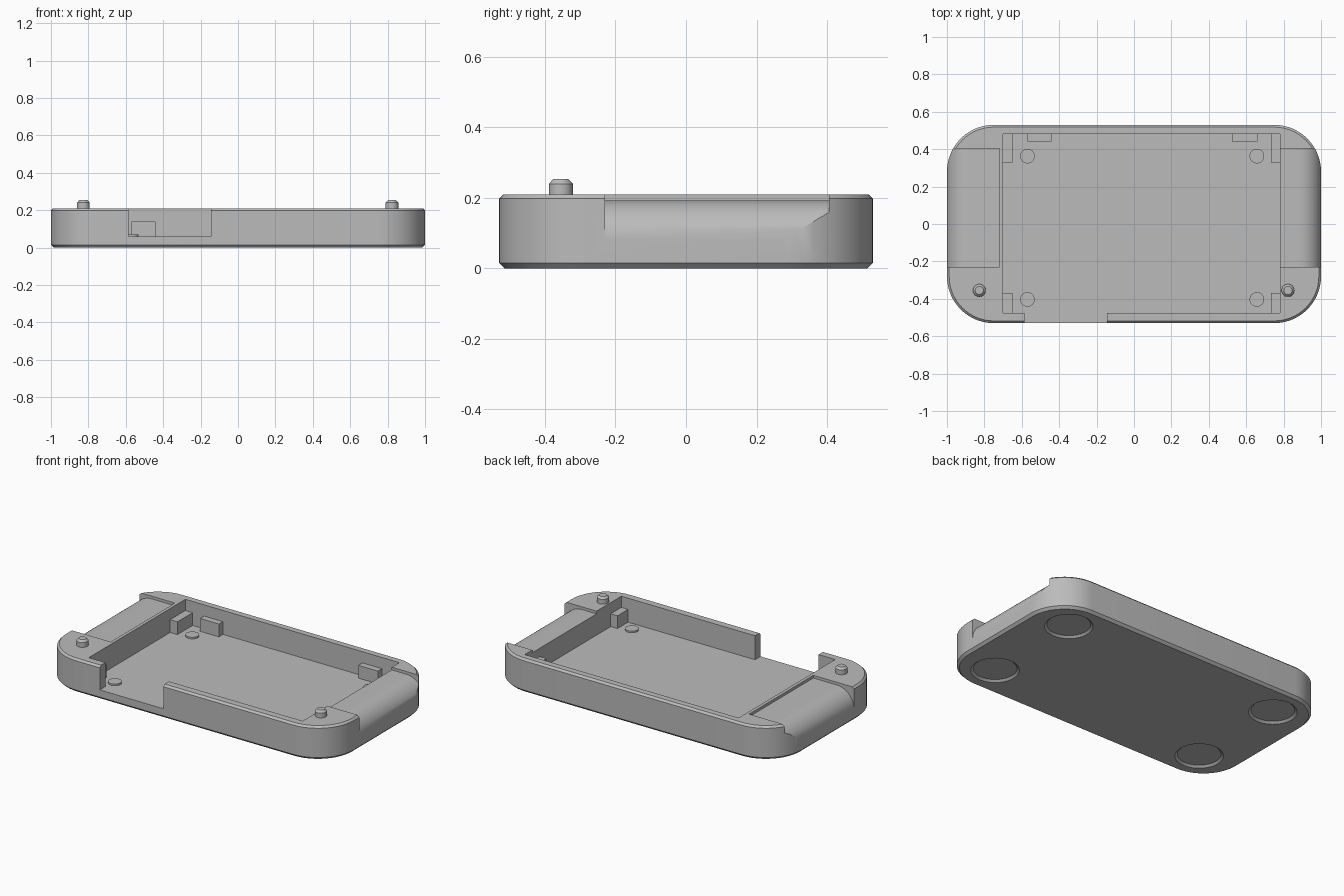
import bpy, bmesh, math
from mathutils import Vector

cube = bpy.data.objects.get("Cube")
if cube:
    bpy.data.objects.remove(cube)

grey = bpy.data.materials.new("plain grey")
grey.use_nodes = True
grey.diffuse_color = (0.5, 0.5, 0.5, 1)
grey.node_tree.nodes["Principled BSDF"].inputs["Base Color"].default_value = (0.5, 0.5, 0.5, 1)

HALF_X, HALF_Y, TOP, RADIUS, CHAMFER = 1.0, 0.53, 0.21, 0.25, 0.015
FLOOR = 0.06
CAV_L, CAV_R, CAV_F, CAV_B = -0.70, 0.78, -0.475, 0.48


def loft(name, loops):
    """Solid skinned through matching closed loops, capped at both ends."""
    bm = bmesh.new()
    rings = [[bm.verts.new(p) for p in loop] for loop in loops]
    n = len(rings[0])
    for a, b in zip(rings, rings[1:]):
        for i in range(n):
            j = (i + 1) % n
            bm.faces.new((a[i], a[j], b[j], b[i]))
    bm.faces.new(rings[0])
    bm.faces.new(rings[-1])
    bmesh.ops.recalc_face_normals(bm, faces=bm.faces)
    mesh = bpy.data.meshes.new(name)
    bm.to_mesh(mesh)
    bm.free()
    mesh.materials.append(grey)
    obj = bpy.data.objects.new(name, mesh)
    bpy.context.collection.objects.link(obj)
    return obj


def box(name, x0, x1, y0, y1, z0, z1):
    return loft(name, [[(x0, y0, z), (x1, y0, z), (x1, y1, z), (x0, y1, z)] for z in (z0, z1)])


def turned(name, x, y, profile, sides=40):
    """Round part from (radius, height) pairs."""
    angles = [math.tau * i / sides for i in range(sides)]
    return loft(name, [[(x + r * math.cos(a), y + r * math.sin(a), z) for a in angles]
                       for r, z in profile])


def rounded_outline(inset, z, steps=14):
    r = RADIUS - inset
    points = []
    for k, (sx, sy) in enumerate([(1, 1), (-1, 1), (-1, -1), (1, -1)]):
        for i in range(steps + 1):
            a = math.pi / 2 * (k + i / steps)
            points.append((sx * (HALF_X - RADIUS) + r * math.cos(a),
                           sy * (HALF_Y - RADIUS) + r * math.sin(a), z))
    return points


def cut(target, cutter):
    mod = target.modifiers.new("cut", 'BOOLEAN')
    mod.operation, mod.solver, mod.object = 'DIFFERENCE', 'EXACT', cutter
    bpy.context.view_layer.objects.active = target
    bpy.ops.object.modifier_apply(modifier=mod.name)
    bpy.data.objects.remove(cutter)


def smooth(obj):
    bpy.ops.object.select_all(action='DESELECT')
    obj.select_set(True)
    bpy.context.view_layer.objects.active = obj
    bpy.ops.object.shade_smooth_by_angle(angle=math.radians(25))


# Tray body with chamfered top and bottom edges
tray = loft("tray_body", [rounded_outline(CHAMFER, 0), rounded_outline(0, CHAMFER),
                          rounded_outline(0, TOP - 0.012), rounded_outline(0.012, TOP)])

# Main cavity and the gap in the front wall
cut(tray, box("cavity_cutter", CAV_L, CAV_R, CAV_F, CAV_B, FLOOR, 0.4))
cut(tray, box("gap_cutter", -0.585, -0.145, -0.7, CAV_F + 0.02, FLOOR, 0.4))

# Rounded grips scooped from both ends
for side in (-1, 1):
    section = [(0.72, 0.4), (0.72, 0.193)]
    for i in range(17):
        a = math.pi / 2 * (1 - i / 16)
        section.append((0.88 + 0.1201 * math.cos(a), 0.08 + 0.113 * math.sin(a)))
    section += [(1.1, 0.08), (1.1, 0.4)]
    cut(tray, loft("grip_cutter", [[(side * x, y, z) for x, z in section]
                                   for y in (-0.23, 0.405)]))

# Shallow round recesses for feet in the underside
for x in (-0.755, 0.755):
    for y in (-0.325, 0.325):
        cut(tray, turned("foot_cutter", x, y, [(0.144, -0.005), (0.138, 0), (0.124, 0.012)], 48))
smooth(tray)

# Alignment pegs on the front corners
for name, x in (("right_peg", -0.827), ("left_peg", 0.823)):
    smooth(turned(name, x, -0.355, [(0.034, 0.2), (0.034, 0.24), (0.022, 0.253)]))

# Low support discs on the cavity floor
for x in (-0.57, 0.657):
    for y in (-0.403, 0.363):
        smooth(turned("support_disc", x, y, [(0.039, FLOOR - 0.01), (0.039, FLOOR + 0.01)]))

# Locating tabs along the cavity walls
TAB = 0.14
for x0, x1 in ((-0.57, -0.44), (0.525, 0.66)):
    box("back_tab", x0, x1, 0.44, CAV_B + 0.01, FLOOR - 0.01, TAB)
for x0, x1 in ((CAV_L - 0.005, -0.65), (0.733, CAV_R + 0.005)):
    box("side_tab_back", x0, x1, 0.33, CAV_B + 0.005, FLOOR - 0.01, TAB)
    box("side_tab_front", x0, x1, CAV_F - 0.005, -0.37, FLOOR - 0.01, TAB)
